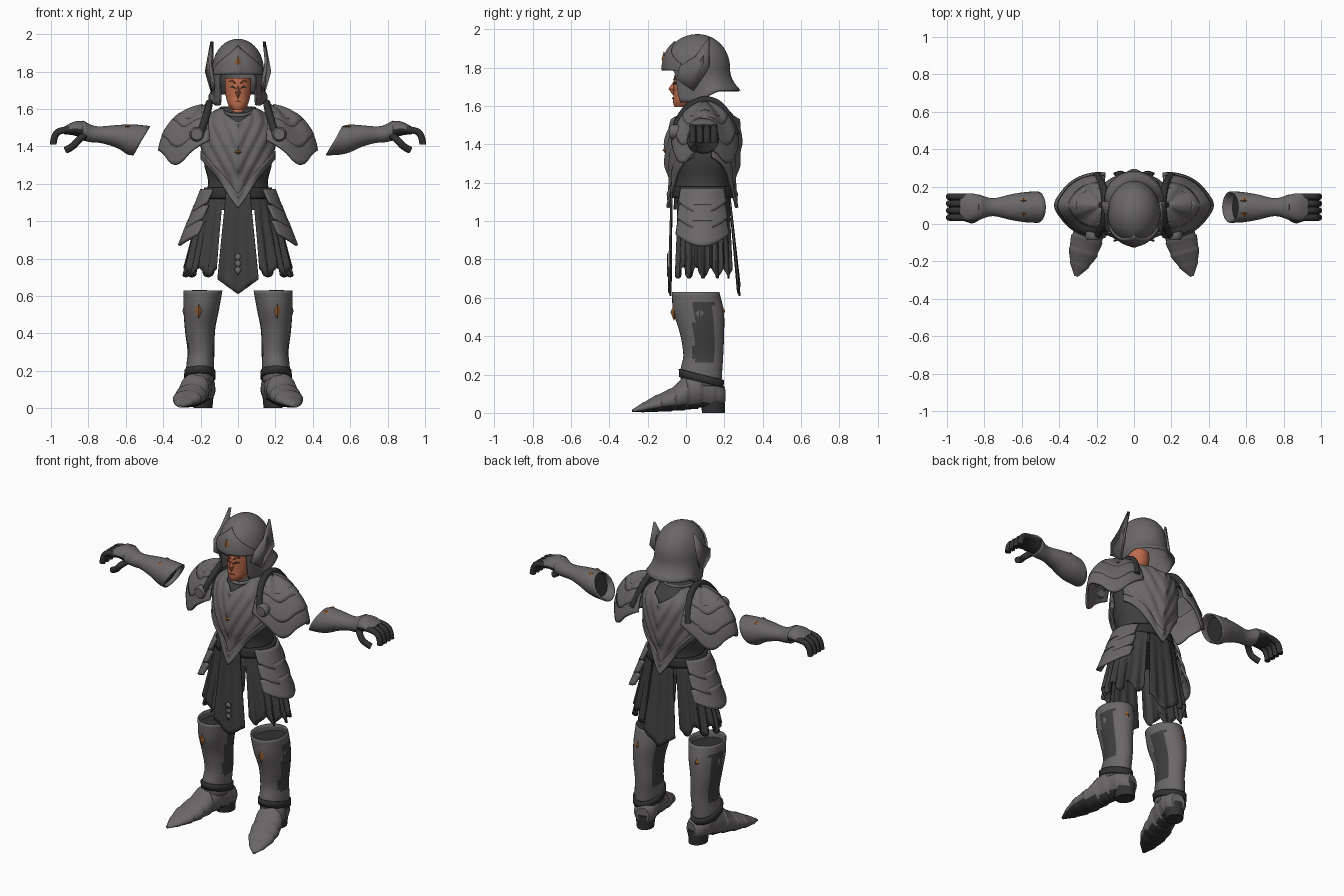
import bpy, bmesh
from math import sin, cos, pi, exp, sqrt
from mathutils import Matrix, Vector

default_cube = bpy.data.objects.get("Cube")
if default_cube:
    bpy.data.objects.remove(default_cube, do_unlink=True)


def make_material(name, rgb):
    mat = bpy.data.materials.new(name)
    mat.use_nodes = True
    mat.diffuse_color = (*rgb, 1)
    shader = mat.node_tree.nodes["Principled BSDF"]
    shader.inputs["Base Color"].default_value = (*rgb, 1)
    shader.inputs["Roughness"].default_value = 0.7
    return mat


steel = make_material("steel grey", (.145, .135, .138))
cloth = make_material("dark cloth", (.05, .05, .051))
leather = make_material("black leather", (.032, .032, .033))
skin = make_material("warm skin", (.5, .145, .07))
bronze = make_material("bronze gem", (.3, .11, .03))
hair = make_material("red brown hair", (.2, .05, .02))
mesh_objects = []


def finish(name, bm, colour, thick=0, mirror=False):
    mesh = bpy.data.meshes.new(name)
    bm.to_mesh(mesh)
    bm.free()
    obj = bpy.data.objects.new(name, mesh)
    bpy.context.collection.objects.link(obj)
    mesh.materials.append(colour)
    if thick:
        solid = obj.modifiers.new("thickness", "SOLIDIFY")
        solid.thickness, solid.offset = thick, 0
    if mirror:
        obj.modifiers.new("mirror", "MIRROR")
    mesh_objects.append(obj)
    return obj


def surface(name, fn, nu, nv, colour, closed=False, caps=False, **finishing):
    """Grid of points fn(u, v), optionally closed around u and capped."""
    bm = bmesh.new()
    cols = nu if closed else nu + 1
    grid = [[bm.verts.new(fn(i / nu, j / nv)) for i in range(cols)] for j in range(nv + 1)]
    for low, high in zip(grid, grid[1:]):
        for i in range(nu):
            k = (i + 1) % cols
            bm.faces.new((low[i], low[k], high[k], high[i]))
    if caps:
        bm.faces.new(grid[0])
        bm.faces.new(grid[-1])
    bmesh.ops.remove_doubles(bm, verts=bm.verts, dist=.0002)
    bmesh.ops.recalc_face_normals(bm, faces=bm.faces)
    return finish(name, bm, colour, **finishing)


def sample(rows, key):
    """Smooth interpolation of table rows by their first column."""
    i = max(k for k in range(len(rows) - 1) if k == 0 or rows[k][0] <= key)
    p, a, b, q = (Vector(rows[min(max(i + d, 0), len(rows) - 1)]) for d in (-1, 0, 1, 2))
    span = b[0] - a[0]
    t = (key - a[0]) / span
    ma = (b - p) * (span / (b[0] - p[0]))
    mb = (q - a) * (span / (q[0] - a[0]))
    return a.lerp(b, t * t * (3 - 2 * t)) + ma * (t * (1 - t) ** 2) - mb * (t * t * (1 - t))


def tube(name, rows, axis, colour, nv=12, lames=0, warp=lambda p: p, **kw):
    """Loft of ellipses; each row is position, two centres, two radii."""
    def point(u, v):
        key = rows[0][0] + (rows[-1][0] - rows[0][0]) * v
        _, c1, c2, r1, r2 = sample(rows, key)
        lip = 1 + .09 * ((v * lames) % 1)
        p = [c1 + r1 * lip * cos(2 * pi * u), c2 + r2 * lip * sin(2 * pi * u)]
        p.insert("xyz".index(axis), key)
        return warp(Vector(p))
    return surface(name, point, 32, nv, colour, closed=True, **kw)


def plate(name, points, colour, thick=.008, mirror=False):
    bm = bmesh.new()
    bm.faces.new([bm.verts.new(p) for p in points])
    return finish(name, bm, colour, thick, mirror)


def gem(name, place, size, colour=bronze, mirror=True):
    bm = bmesh.new()
    matrix = Matrix.Translation(place) @ Matrix.Diagonal((*size, 1))
    bmesh.ops.create_uvsphere(bm, u_segments=4, v_segments=2, radius=1, matrix=matrix)
    return finish(name, bm, colour, mirror=mirror)


def rod(name, points, radius, colour):
    curve = bpy.data.curves.new(name, "CURVE")
    curve.dimensions, curve.bevel_depth, curve.use_fill_caps = "3D", radius, True
    spline = curve.splines.new("NURBS")
    spline.points.add(len(points) - 1)
    for target, p in zip(spline.points, points):
        target.co = (*p, 1)
    spline.use_endpoint_u, spline.order_u = True, 3
    obj = bpy.data.objects.new(name, curve)
    bpy.context.collection.objects.link(obj)
    curve.materials.append(colour)
    obj.modifiers.new("mirror", "MIRROR")


def paint(obj, colour, rule):
    obj.data.materials.append(colour)
    for face in obj.data.polygons:
        face.material_index = int(rule(face))


def ramp(x, low, high):
    t = min(max((x - low) / (high - low), 0), 1)
    return t * t * (3 - 2 * t)


# Torso: cloth body with front and back plates lying on it
torso_rows = [(1.06, 0, .085, .2, .15), (1.2, 0, .085, .16, .145), (1.3, 0, .085, .18, .165),
              (1.42, 0, .09, .19, .17), (1.52, 0, .1, .18, .15), (1.58, 0, .1, .13, .11),
              (1.61, 0, .08, .07, .07)]


def on_body(a, z, off):
    _, cx, cy, rx, ry = sample(torso_rows, z)
    return Vector(((rx + off) * sin(a), cy - (ry + off) * cos(a), z))


tube("body", torso_rows, "z", cloth, nv=24, caps=True)


def chest(turn, low, high, off):
    def point(u, v):
        a = (2 * u - 1) * 1.3
        s = abs(sin(a))
        bottom, top = 1.07 + .27 * s, 1.53 + .07 * min(1, 1.4 * s)
        z = bottom + (top - bottom) * (low + (high - low) * v)
        keel = .014 * exp(-(a / .15) ** 2)
        return on_body(a + turn, z, off + keel + .004 * sin(50 * (z - .4 * s)))
    return point


for label, turn in (("breast", 0), ("back", pi)):
    surface(label + "_plate", chest(turn, 0, 1, .012), 48, 32, steel, thick=.01)
    surface(label + "_plate_rim", chest(turn, 0, .16, .019), 48, 6, steel, thick=.012)
surface("belt", lambda u, v: on_body(2 * pi * u, 1.12 + .06 * v, .01), 48, 3, leather,
        closed=True, thick=.014)


def collar(u, v):
    a = 2 * pi * u
    r = .075 + .02 * v
    return (r * sin(a), .07 - r * cos(a), 1.56 + .05 * v - .035 * max(cos(a), 0))


surface("collar", collar, 32, 4, steel, closed=True, thick=.012)
gem("chest_gem", (0, -.108, 1.37), (.02, .014, .018), mirror=False)

# Head and face
tube("neck", [(1.5, 0, .05, .06, .06), (1.64, 0, .045, .05, .055)], "z", skin, nv=4)
tube("face", [(1.595, 0, -.025, .028, .035), (1.62, 0, -.01, .05, .058), (1.66, 0, .01, .064, .075),
              (1.72, 0, .02, .07, .085), (1.765, 0, .02, .07, .08)], "z", skin, caps=True)
gem("nose", (0, -.066, 1.69), (.015, .026, .036), skin, mirror=False)
plate("mouth", [(-.022, -.061, 1.64), (0, -.068, 1.636), (.022, -.061, 1.64), (0, -.068, 1.645)], hair)
plate("eyes", [(.012, -.064, 1.71), (.045, -.05, 1.716), (.03, -.058, 1.725)], leather, mirror=True)
plate("eyebrows", [(.01, -.064, 1.735), (.05, -.047, 1.748), (.03, -.056, 1.756)], hair, mirror=True)


# Helmet: dome with open face, cheek guards and flared neck guard
def on_helmet(a, z, off):
    f = abs(a)
    h, d = max(0, (z - 1.79) / .18), max(0, (1.79 - z) / .17)
    rear = ramp(f, 1.5, 2.3)
    r = sqrt(max(0, 1 - h ** 2.2)) * (1 + .04 * exp(-(f / .1) ** 2))
    r *= 1 - .12 * d * (1 - rear) + .8 * d * d * rear
    return Vector(((.135 * r + off) * sin(a), .06 - (.165 * r + off) * cos(a), z))


def helmet(u, v):
    a = (2 * u - 1) * pi
    low = 1.785 - .165 * ramp(abs(a), .76, .9) + .06 * ramp(abs(a), 1.5, 2.2)
    return on_helmet(a, low + (1.97 - low) * sin(v * pi / 2), 0)


def brow(u, v):
    a = (2 * u - 1) * 1.1
    return on_helmet(a, 1.785 + (.15 - .11 * abs(a)) * v, .01)


surface("helmet", helmet, 96, 24, steel, thick=.01)
surface("brow_plate", brow, 32, 8, steel, thick=.012)
gem("brow_gem", (0, -.115, 1.845), (.018, .012, .042), mirror=False)
plate("helmet_wings", [(.13, -.05, 1.74), (.135, .04, 1.68), (.17, .12, 1.8), (.14, .12, 1.96),
                       (.15, .05, 1.86), (.145, -.03, 1.81)], steel, .016, True)


# Shoulder guards: three overlapping domed lames on each side
def shoulder(low, high):
    def point(u, v):
        f = (2 * u - 1) * 1.65
        lat = (low + (high - low) * v) * (1 - .15 * (2 * u - 1) ** 4)
        r = sin(lat * pi / 2) + .05 * v
        x = .17 + .22 * r * cos(f) + .02 * lat * exp(-(f / .3) ** 2)
        z = 1.39 + .23 * cos(lat * pi / 2) - .08 * lat * sin(2 * f) ** 2
        return (x, .1 + .165 * r * sin(f), z - .012 * v * abs(cos(4 * f)))
    return point


for k, (low, high) in enumerate(((.05, .5), (.4, .78), (.66, 1))):
    surface(f"shoulder_lame_{k}", shoulder(low, high), 40, 8, steel, thick=.014, mirror=True)
tube("shoulder_disc", [(-.085, .22, 1.465, .03, .03), (-.075, .22, 1.465, .038, .038),
                       (-.04, .22, 1.465, .038, .038)], "y", steel, nv=4, caps=True, mirror=True)
rod("shoulder_strap", [(.2, -.06, 1.47), (.165, -.03, 1.57), (.15, .1, 1.65), (.165, .22, 1.58),
                       (.2, .26, 1.45)], .02, leather)


# Skirt: pleated halves, hanging panels and hip lames
def skirt(u, v):
    a = .44 + (pi - .88) * u
    fold = 1 + .05 * v * sin(26 * a)
    return ((.19 + .09 * v) * fold * sin(a), .09 - (.145 + .015 * v) * fold * cos(a),
            1.14 - v * (.41 + .03 * sin(13 * a)))


surface("skirt", skirt, 96, 12, cloth, thick=.008, mirror=True)


def hanging(top_y, bottom_y):
    def point(u, v):
        w = 2 * u - 1
        y = top_y + (bottom_y - top_y) * v + .005 * v * cos(3 * pi * w)
        return (w * (.065 + .045 * v), y, 1.15 + (.61 + .08 * abs(w) - 1.15) * v)
    return point


surface("front_panel", hanging(-.075, -.085), 24, 16, cloth, thick=.01)
surface("back_panel", hanging(.225, .275), 24, 16, cloth, thick=.01)
for k in range(3):
    z = .73 + .035 * k
    plate(f"panel_leaf_{k}", [(0, -.097, z - .02), (.02, -.097, z + .012), (0, -.097, z + .03),
                              (-.02, -.097, z + .012)], steel, .006)


def hip(k):
    def point(u, v):
        a = .75 + 1.65 * u
        r = .195 + .035 * k + .05 * v
        dip = sin(pi * u)
        return (r * sin(a), .085 - (.15 + .01 * k + .015 * v) * cos(a),
                1.17 - .085 * k - v * (.07 + .06 * dip))
    return point


for k in range(3):
    surface(f"hip_lame_{k}", hip(k), 24, 6, steel, thick=.014, mirror=True)

# Gauntlets
cuff_rows = [(.515, .09, 1.43, .08, .075), (.58, .09, 1.438, .077, .075), (.66, .09, 1.455, .064, .054),
             (.74, .09, 1.463, .045, .04), (.78, .09, 1.467, .047, .042), (.83, .09, 1.485, .065, .05)]
for side, s in (("left", 1), ("right", -1)):
    def slant(p, s=s):
        return Vector((s * p.x + .55 * (p.z - 1.43) * max(0, (.62 - p.x) / .1), p.y, p.z))
    tube(side + "_cuff", cuff_rows, "x", steel, nv=20, warp=slant, thick=.008)
    tube(side + "_cuff_lining", [(.55, .09, 1.435, .07, .066), (.6, .09, 1.44, .06, .06)], "x",
         leather, nv=2, warp=slant, caps=True)
palm = tube("palm", [(.79, .09, 1.475, .045, .04), (.83, .09, 1.49, .066, .045),
                     (.88, .09, 1.495, .074, .036), (.93, .09, 1.485, .068, .02)], "x", steel,
            caps=True, mirror=True)
paint(palm, leather, lambda face: face.normal.z < .1)
for k in range(4):
    y = .035 + .037 * k
    rod(f"finger_{k}", [(.88, y, 1.49), (.95, y, 1.49), (.985, y, 1.455), (.988, y, 1.41)], .018, leather)
rod("thumb", [(.82, .05, 1.46), (.86, .02, 1.43), (.88, .025, 1.4), (.92, .04, 1.38)], .019, leather)
for label, y in (("front", .055), ("rear", .125)):
    gem(label + "_cuff_gem", (.59, y, 1.505), (.025, .016, .012))

# Greaves
greave = tube("greave", [(.14, .205, .08, .07, .1), (.22, .203, .08, .07, .105), (.3, .198, .09, .068, .1),
                         (.42, .203, .083, .077, .112), (.53, .196, .065, .091, .128),
                         (.63, .187, .05, .1, .12)], "z", steel, nv=28, thick=.008, mirror=True)
paint(greave, cloth, lambda face: .26 < face.center.z < .57 and abs(face.center.y - .09) < .05)
tube("greave_lining", [(.5, .195, .065, .085, .12), (.59, .19, .055, .09, .115)], "z", leather,
     nv=2, caps=True, mirror=True)
tube("ankle_strap", [(.16, .204, .08, .078, .11), (.2, .204, .08, .077, .112)], "z", leather, nv=2,
     thick=.012, mirror=True, warp=lambda p: p + Vector((0, 0, .25 * (.08 - p.y))))
gem("knee_gem", (.21, -.063, .525), (.02, .018, .045))
gem("calf_gem", (.21, .19, .53), (.02, .014, .03))
gem("knee_buckle", (.283, .07, .52), (.014, .04, .05), steel)


# Pointed boots turned outwards
def toe_out(p):
    pivot = Vector((.2, .1, 0))
    return Matrix.Rotation(.28, 3, "Z") @ (p - pivot) + pivot


boot = tube("boot", [(-.295, .2, .011, .01, .007), (-.23, .2, .03, .05, .025), (-.16, .2, .05, .074, .042),
                     (-.08, .2, .07, .08, .058), (0, .2, .105, .075, .085), (.08, .2, .125, .07, .095),
                     (.16, .2, .1, .063, .07), (.2, .2, .09, .04, .05)], "y", steel, nv=48, lames=7,
            warp=toe_out, caps=True, mirror=True)
paint(boot, leather, lambda face: face.normal.z < -.6)
tube("heel", [(0, .2, .145, .05, .06), (.09, .2, .14, .06, .068)], "z", leather, nv=3, caps=True,
     warp=toe_out, mirror=True)

# Smooth shading with sharp edges kept
bpy.ops.object.select_all(action="DESELECT")
for obj in mesh_objects:
    obj.select_set(True)
bpy.context.view_layer.objects.active = mesh_objects[0]
bpy.ops.object.shade_smooth_by_angle(angle=.6)
